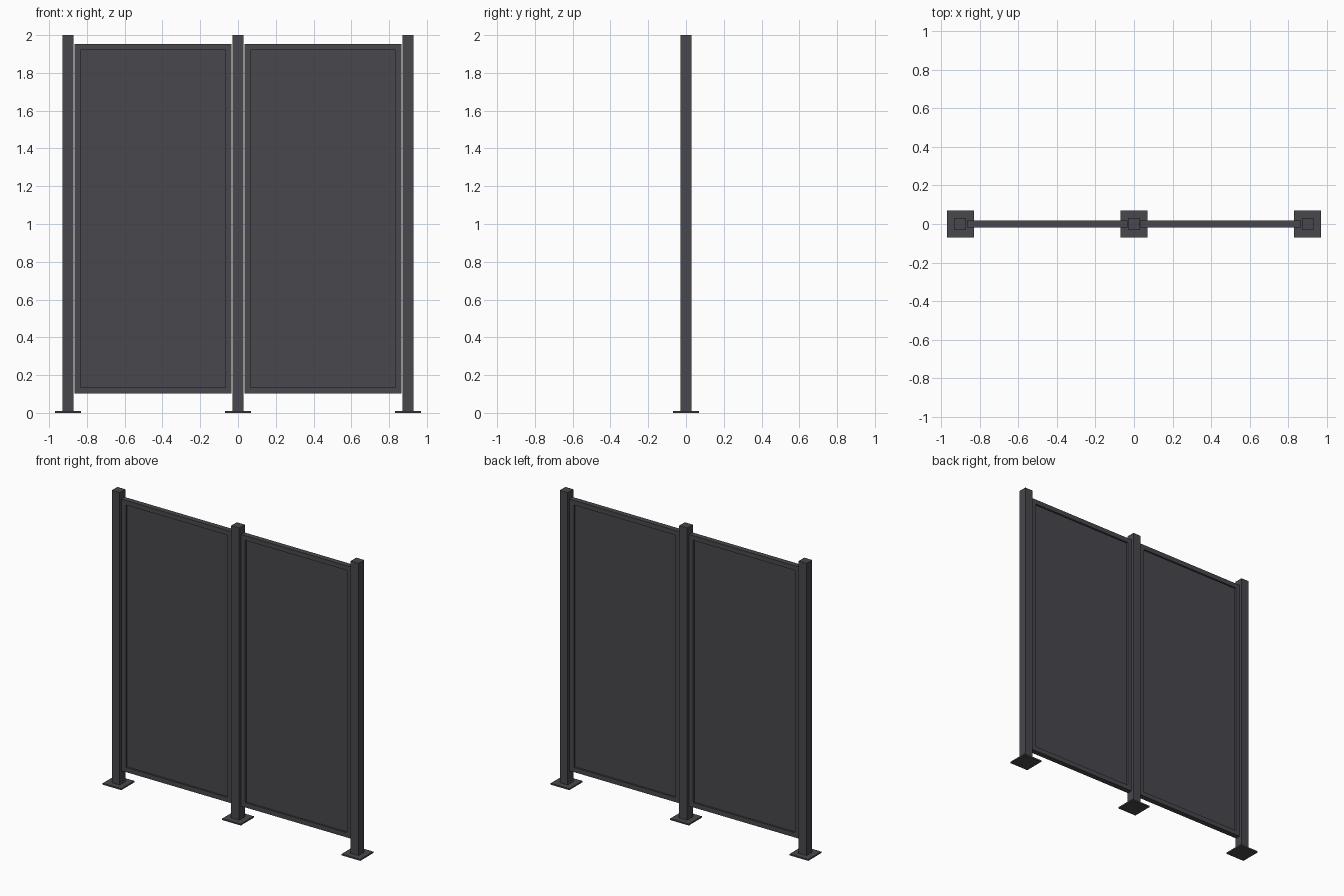
import bpy
import bmesh
from mathutils import Matrix, Vector

if "Cube" in bpy.data.objects:
    bpy.data.objects.remove(bpy.data.objects["Cube"])

# Sizes
POST_X = (-0.9, 0.0, 0.9)
POST_W = 0.06
PLATE_W, PLATE_T = 0.14, 0.01
FRAME_W, FRAME_H, FRAME_T = 0.83, 1.85, 0.036
FRAME_Z = 1.028
RAIL = 0.032
INFILL_T = 0.012

charcoal = bpy.data.materials.new("charcoal_metal")
charcoal.diffuse_color = (0.065, 0.063, 0.072, 1)
charcoal.use_nodes = True
charcoal.node_tree.nodes["Principled BSDF"].inputs["Base Color"].default_value = charcoal.diffuse_color


def finish(name, bm):
    mesh = bpy.data.meshes.new(name)
    bm.to_mesh(mesh)
    bm.free()
    mesh.materials.append(charcoal)
    obj = bpy.data.objects.new(name, mesh)
    bpy.context.collection.objects.link(obj)
    return obj


def box(name, center, size):
    bm = bmesh.new()
    m = Matrix.Translation(center) @ Matrix.Diagonal((*size, 1))
    bmesh.ops.create_cube(bm, size=1, matrix=m)
    return finish(name, bm)


def frame(name, cx):
    # Rectangular ring, extruded through its depth
    bm = bmesh.new()

    def corners(w, h):
        return [bm.verts.new((cx + sx * w / 2, -FRAME_T / 2, FRAME_Z + sz * h / 2))
                for sx, sz in ((-1, -1), (1, -1), (1, 1), (-1, 1))]

    outer = corners(FRAME_W, FRAME_H)
    inner = corners(FRAME_W - 2 * RAIL, FRAME_H - 2 * RAIL)
    ring = []
    for i in range(4):
        j = (i + 1) % 4
        ring.append(bm.faces.new((outer[i], outer[j], inner[j], inner[i])))
    ext = bmesh.ops.extrude_face_region(bm, geom=ring, use_keep_orig=True)
    moved = [g for g in ext["geom"] if isinstance(g, bmesh.types.BMVert)]
    bmesh.ops.translate(bm, verts=moved, vec=Vector((0, FRAME_T, 0)))
    bmesh.ops.recalc_face_normals(bm, faces=bm.faces)
    return finish(name, bm)


# Posts standing on square foot plates
for side, x in zip(("left", "middle", "right"), POST_X):
    box(f"foot_plate_{side}", (x, 0, PLATE_T / 2), (PLATE_W, PLATE_W, PLATE_T))
    box(f"post_{side}", (x, 0, (2 + PLATE_T) / 2), (POST_W, POST_W, 2 - PLATE_T))

# Framed panels between the posts, with thin recessed infill sheets
for side, x in (("left", -0.45), ("right", 0.45)):
    frame(f"panel_frame_{side}", x)
    box(f"panel_infill_{side}", (x, 0, FRAME_Z),
        (FRAME_W - 2 * RAIL, INFILL_T, FRAME_H - 2 * RAIL))
